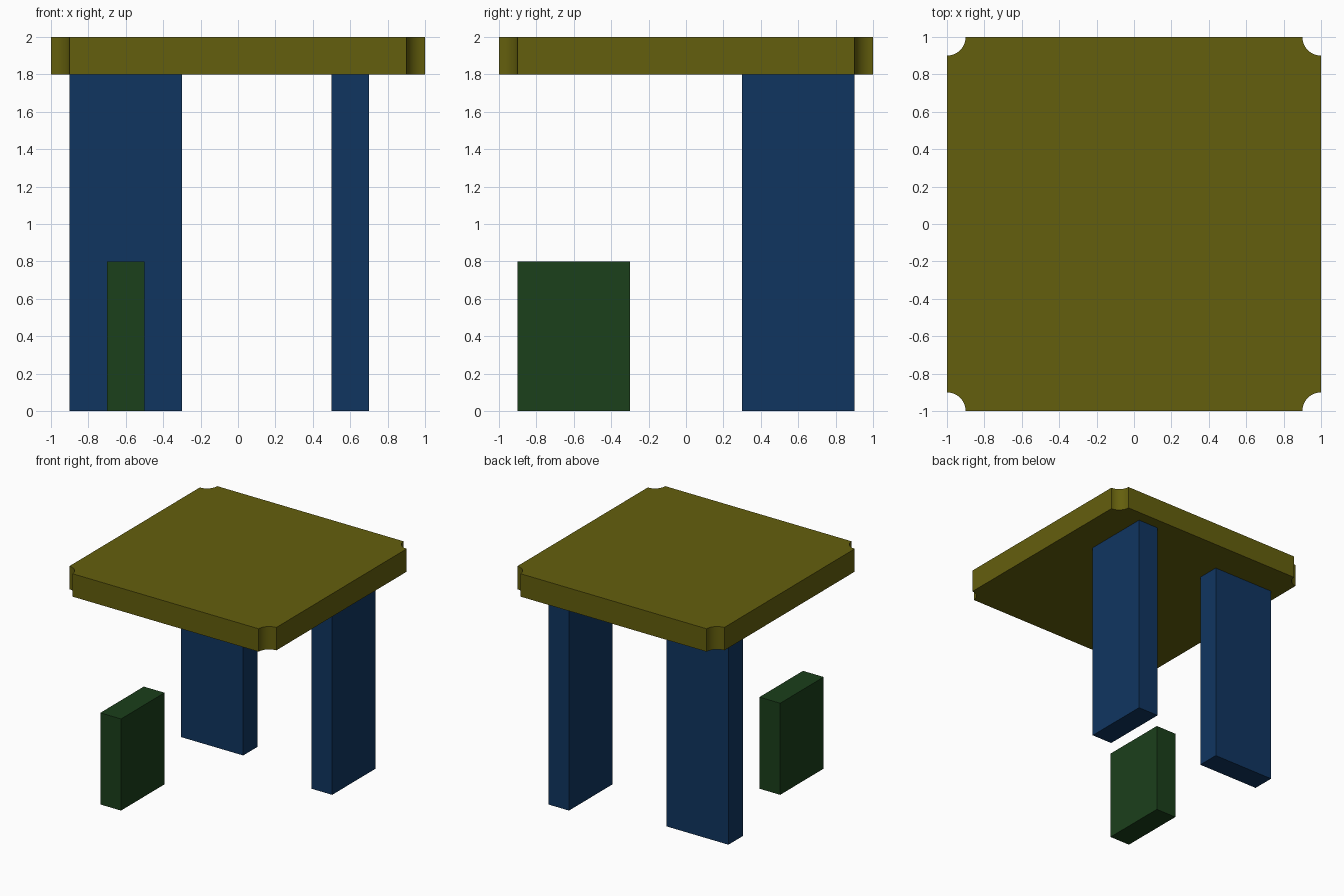
import bpy, bmesh
from math import sin, cos, pi

if "Cube" in bpy.data.objects:
    bpy.data.objects.remove(bpy.data.objects["Cube"])


def material(name, rgb):
    mat = bpy.data.materials.new(name)
    mat.diffuse_color = (*rgb, 1.0)
    mat.use_nodes = True
    mat.node_tree.nodes["Principled BSDF"].inputs["Base Color"].default_value = mat.diffuse_color
    return mat


OLIVE = material("olive", (0.127, 0.114, 0.004))
BLUE = material("blue", (0.005, 0.036, 0.118))
GREEN = material("green", (0.011, 0.050, 0.011))


def prism(name, outline, z0, z1, mat):
    """Extrude a counter-clockwise outline from z0 up to z1."""
    bm = bmesh.new()
    base = bm.faces.new([bm.verts.new((x, y, z0)) for x, y in outline])
    top = bmesh.ops.extrude_face_region(bm, geom=[base], use_keep_orig=True)["geom"]
    verts = [v for v in top if isinstance(v, bmesh.types.BMVert)]
    bmesh.ops.translate(bm, vec=(0, 0, z1 - z0), verts=verts)
    bmesh.ops.recalc_face_normals(bm, faces=bm.faces)
    mesh = bpy.data.meshes.new(name)
    bm.to_mesh(mesh)
    bm.free()
    mesh.materials.append(mat)
    obj = bpy.data.objects.new(name, mesh)
    bpy.context.collection.objects.link(obj)
    return obj


def post(name, x, y, sx, sy, height, mat):
    hx, hy = sx / 2, sy / 2
    outline = [(x - hx, y - hy), (x + hx, y - hy), (x + hx, y + hy), (x - hx, y + hy)]
    return prism(name, outline, 0, height, mat)


# Table top: square with a quarter circle scooped out of each corner
R, STEPS = 0.1, 12
outline = []
for k, (cx, cy) in enumerate([(1, 1), (-1, 1), (-1, -1), (1, -1)]):
    for i in range(STEPS + 1):
        a = 1.5 * pi + k * pi / 2 - i * pi / 2 / STEPS
        outline.append((cx + R * cos(a), cy + R * sin(a)))
top = prism("table_top", outline, 1.8, 2.0, OLIVE)
bpy.context.view_layer.objects.active = top
top.select_set(True)
bpy.ops.object.shade_smooth_by_angle()

# Two full legs and a short front block
post("back_right_leg", 0.6, 0.6, 0.2, 0.6, 1.8, BLUE)
post("back_left_leg", -0.6, 0.6, 0.6, 0.2, 1.8, BLUE)
post("short_front_block", -0.6, -0.6, 0.2, 0.6, 0.8, GREEN)
